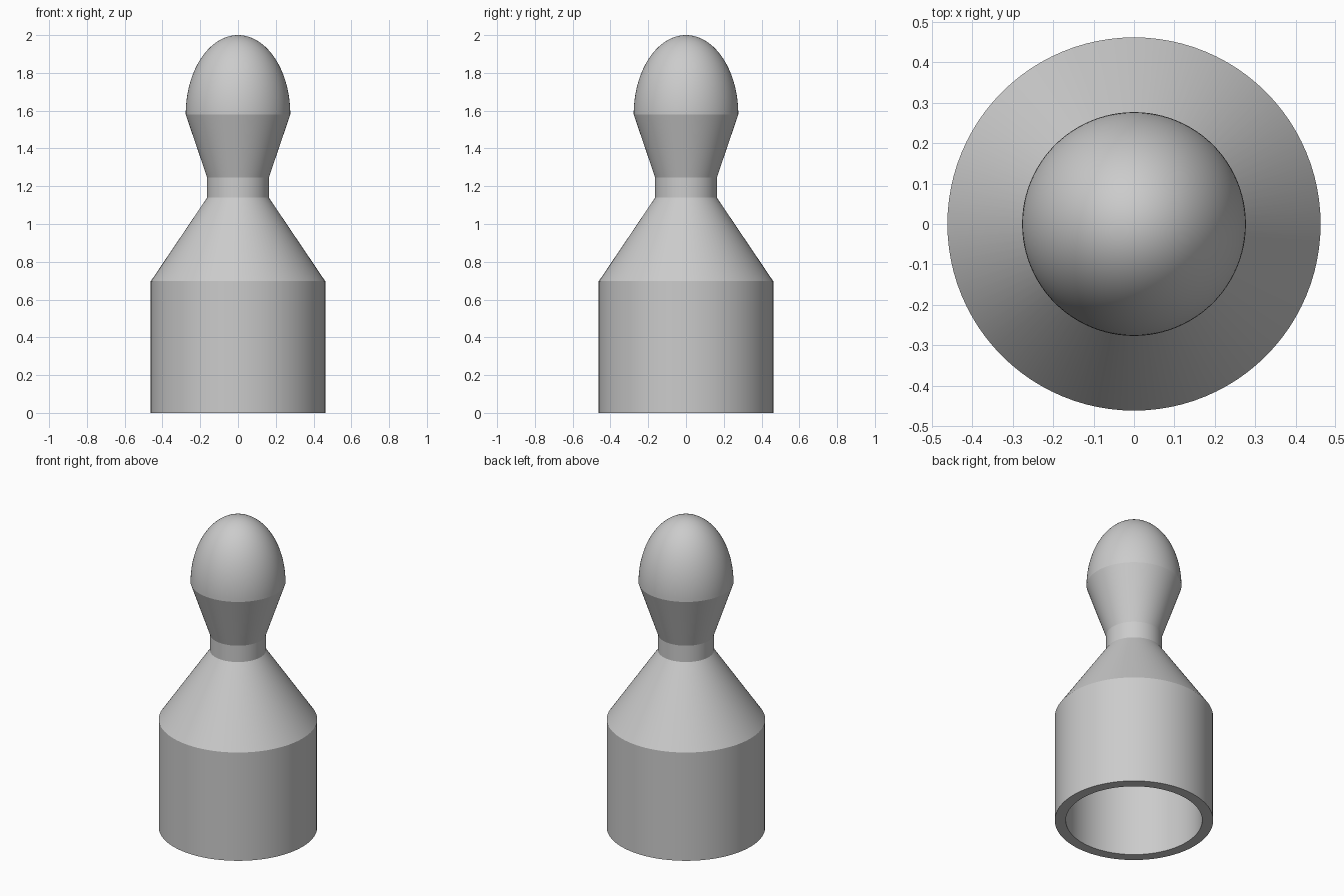
import bpy, bmesh, math

SEGMENTS = 96

cube = bpy.data.objects.get("Cube")
if cube:
    bpy.data.objects.remove(cube, do_unlink=True)

# Plain grey for every part
grey = bpy.data.materials.new("plain_grey")
grey.use_nodes = True
colour = (0.6, 0.6, 0.6, 1.0)
grey.diffuse_color = colour
grey.node_tree.nodes["Principled BSDF"].inputs["Base Color"].default_value = colour


def lathe(name, profile):
    """Spin a radius/height profile about the z axis."""
    bm = bmesh.new()
    verts = [bm.verts.new((r, 0, z)) for r, z in profile]
    edges = [bm.edges.new(pair) for pair in zip(verts, verts[1:])]
    bmesh.ops.spin(bm, geom=verts + edges, cent=(0, 0, 0), axis=(0, 0, 1),
                   angle=math.tau, steps=SEGMENTS, use_merge=True)
    bmesh.ops.remove_doubles(bm, verts=bm.verts, dist=1e-5)
    bmesh.ops.recalc_face_normals(bm, faces=bm.faces)
    mesh = bpy.data.meshes.new(name)
    bm.to_mesh(mesh)
    bm.free()
    mesh.materials.append(grey)
    obj = bpy.data.objects.new(name, mesh)
    bpy.context.collection.objects.link(obj)
    bpy.ops.object.select_all(action="DESELECT")
    obj.select_set(True)
    bpy.context.view_layer.objects.active = obj
    bpy.ops.object.shade_smooth_by_angle(angle=math.radians(15))
    return obj


# Hollow base, sloped shoulder, neck, flared grip and domed head
base_r, bore_r, neck_r, head_r = 0.462, 0.398, 0.163, 0.277
bore_top, head_z, top_z = 0.63, 1.58, 2.0
profile = [(0, bore_top), (bore_r, bore_top), (bore_r, 0), (base_r, 0),
           (base_r, 0.697), (neck_r, 1.14), (neck_r, 1.245)]
DOME_RINGS = 32
for i in range(DOME_RINGS + 1):
    a = math.pi / 2 * i / DOME_RINGS
    profile.append((head_r * math.cos(a), head_z + (top_z - head_z) * math.sin(a)))
lathe("pin_body", profile)
